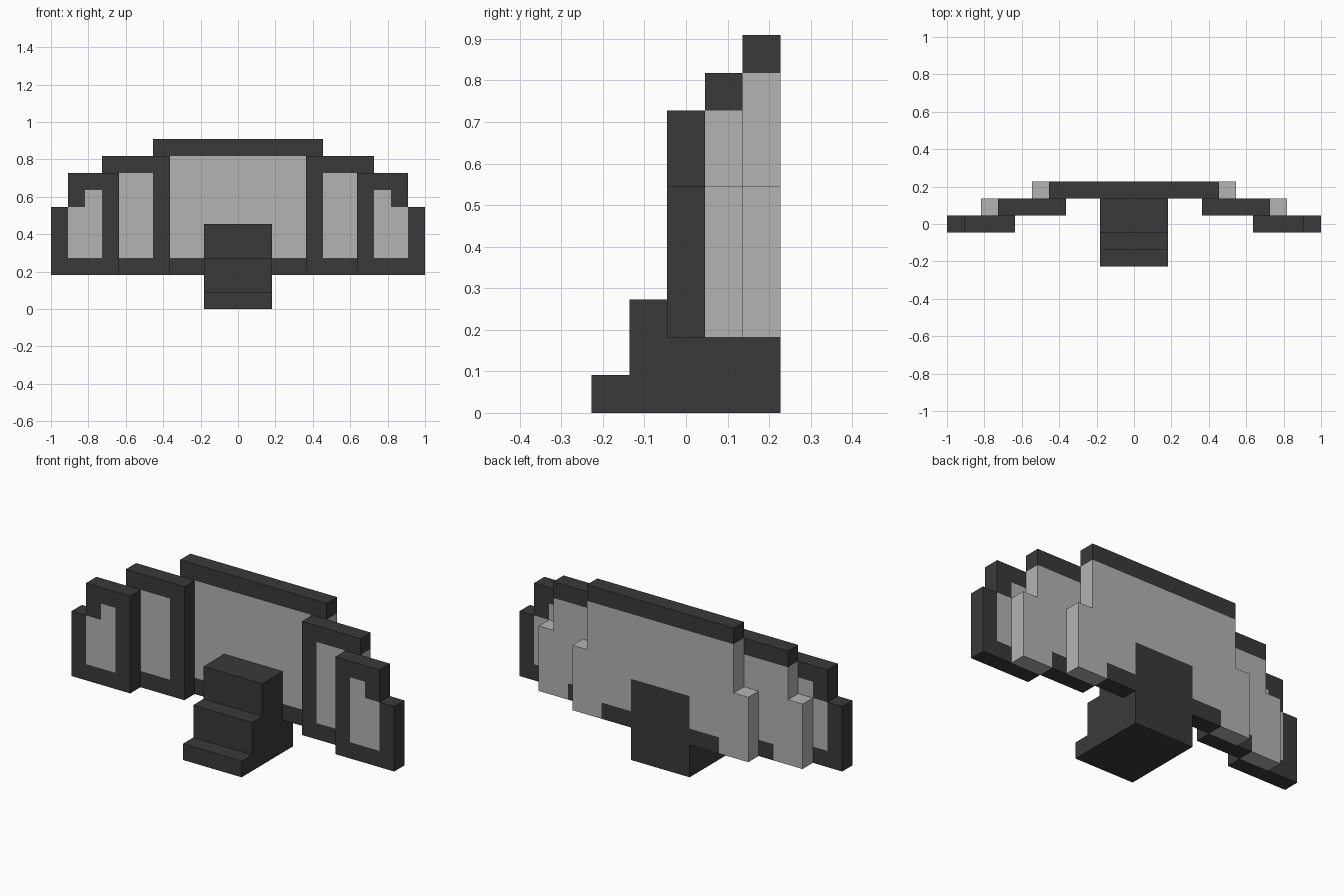
import bpy, bmesh
from mathutils import Vector

if "Cube" in bpy.data.objects:
    bpy.data.objects.remove(bpy.data.objects["Cube"])

U = 1 / 11  # one block of the model's grid


def material(name, value):
    m = bpy.data.materials.new(name)
    m.diffuse_color = (value, value, value, 1)
    m.use_nodes = True
    m.node_tree.nodes["Principled BSDF"].inputs["Base Color"].default_value = m.diffuse_color
    return m


DARK = material("dark grey", 0.042)
LIGHT = material("light grey", 0.456)


def prism(name, outline, axis, start, end, cuts_x=(), cuts_z=(), is_light=None, side=1):
    """Extrude an outline (block units) along an axis, split it and colour faces by a rule."""
    bm = bmesh.new()
    if axis == 'Y':
        pts, move = [(a, start, b) for a, b in outline], Vector((0, end - start, 0))
    else:
        pts, move = [(start, a, b) for a, b in outline], Vector((end - start, 0, 0))
    face = bm.faces.new([bm.verts.new(p) for p in pts])
    ext = bmesh.ops.extrude_face_region(bm, geom=[face], use_keep_orig=True)
    bmesh.ops.translate(bm, vec=move,
                        verts=[v for v in ext['geom'] if isinstance(v, bmesh.types.BMVert)])
    planes = [((c, 0, 0), (1, 0, 0)) for c in cuts_x] + [((0, 0, c), (0, 0, 1)) for c in cuts_z]
    for co, no in planes:
        bmesh.ops.bisect_plane(bm, geom=bm.verts[:] + bm.edges[:] + bm.faces[:],
                               dist=1e-5, plane_co=co, plane_no=no)
    if is_light:
        for f in bm.faces:
            c = f.calc_center_median()
            f.material_index = int(is_light(abs(c.x), c.z))
    for v in bm.verts:
        v.co = Vector((v.co.x * side, v.co.y, v.co.z)) * U
    bmesh.ops.recalc_face_normals(bm, faces=bm.faces[:])
    mesh = bpy.data.meshes.new(name)
    bm.to_mesh(mesh)
    bm.free()
    mesh.materials.append(DARK)
    mesh.materials.append(LIGHT)
    obj = bpy.data.objects.new(name, mesh)
    bpy.context.collection.objects.link(obj)
    return obj


# Stepped stand
prism("stand", [(-2.5, 0), (2.5, 0), (2.5, 5), (-0.5, 5), (-0.5, 3),
                (-1.5, 3), (-1.5, 1), (-2.5, 1)], 'X', -2, 2)

# Centre panel, notched around the stand
half = [(2, 5), (2, 2), (6, 2), (6, 6), (5, 6), (5, 10)]
prism("centre_panel", half + [(-x, z) for x, z in reversed(half)], 'Y', 1.5, 2.5,
      (-5, -4, 4, 5), (3, 6, 9),
      lambda x, z: z < 9 and (z > 3 or x > 4))

for side, label in ((1, "right"), (-1, "left")):
    # Middle panel with its pane running behind the outer one
    prism(label + "_middle_panel", [(4, 2), (9, 2), (9, 6), (8, 6), (8, 9), (4, 9)],
          'Y', 0.5, 1.5, (5, 7, 8), (3, 6, 8),
          lambda x, z: 5 < x and z < 8 and (z > 3 or x > 7), side)
    # Outer panel with a stepped window
    prism(label + "_outer_panel", [(7, 2), (11, 2), (11, 6), (10, 6), (10, 8), (7, 8)],
          'Y', -0.5, 0.5, (8, 9, 10), (3, 6, 7),
          lambda x, z: 3 < z and (8 < x < 9 and z < 7 or 9 < x < 10 and z < 6), side)
